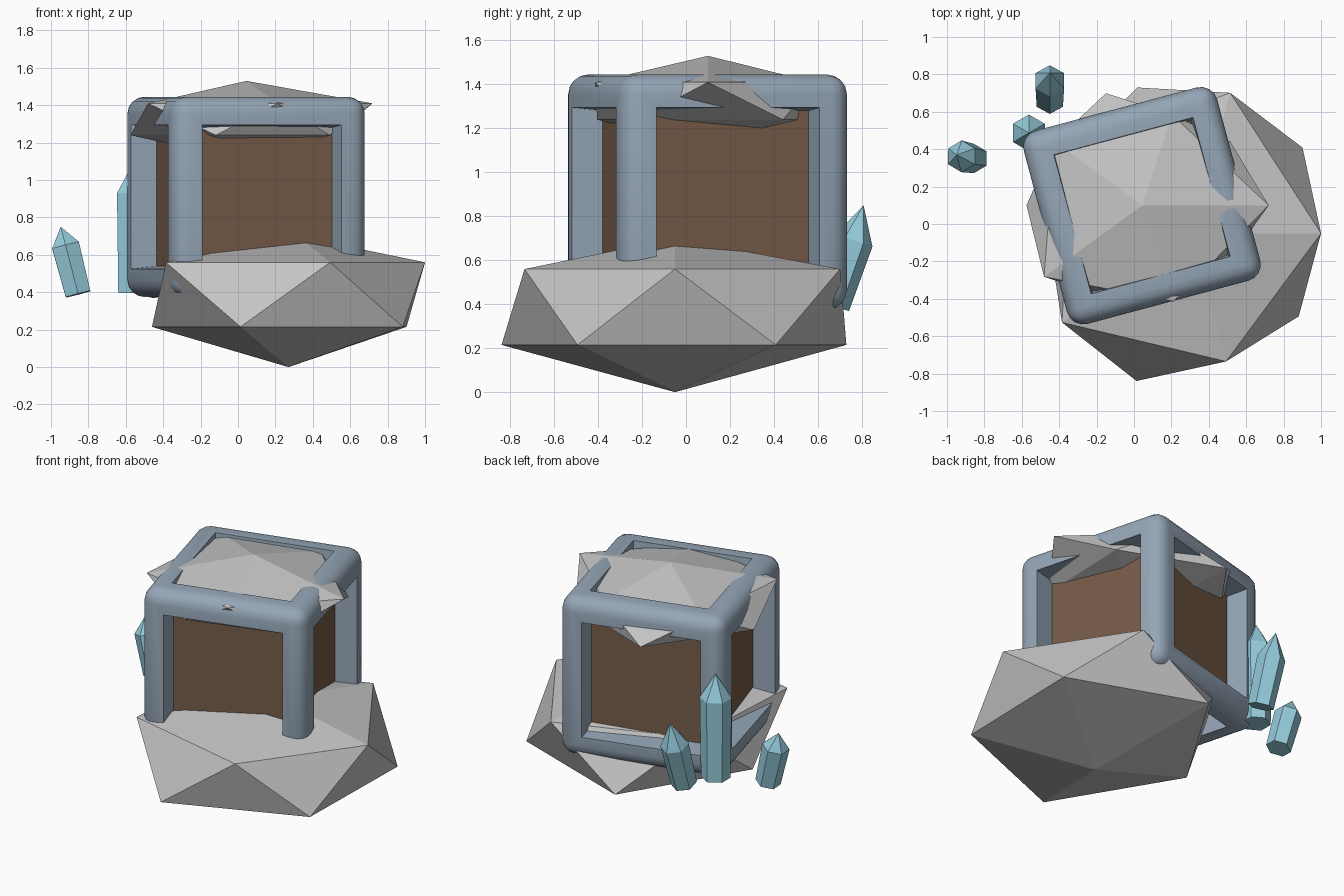
import bpy, bmesh, math
from mathutils import Vector, Matrix

cube = bpy.data.objects.get("Cube")
if cube:
    bpy.data.objects.remove(cube, do_unlink=True)


def material(name, rgb):
    mat = bpy.data.materials.new(name)
    mat.use_nodes = True
    mat.diffuse_color = (*rgb, 1)
    mat.node_tree.nodes["Principled BSDF"].inputs["Base Color"].default_value = (*rgb, 1)
    return mat


slate = material("slate frame", (0.30, 0.38, 0.47))
brown = material("brown panel", (0.18, 0.105, 0.065))
stone = material("grey stone", (0.55, 0.55, 0.55))
ice = material("ice blue crystal", (0.30, 0.60, 0.71))


def add_object(name, bm, *mats):
    bmesh.ops.recalc_face_normals(bm, faces=bm.faces)
    mesh = bpy.data.meshes.new(name)
    bm.to_mesh(mesh)
    bm.free()
    for mat in mats:
        mesh.materials.append(mat)
    obj = bpy.data.objects.new(name, mesh)
    bpy.context.collection.objects.link(obj)
    return obj


# Crate: rounded cube, each side inset into a beam frame with a recessed panel
def crate(size, radius, beam, centre, turn):
    bm = bmesh.new()
    bmesh.ops.create_cube(bm, size=size)
    bmesh.ops.bevel(bm, geom=bm.edges[:], offset=radius, segments=4,
                    profile=0.5, affect='EDGES')
    sides = sorted(bm.faces, key=lambda f: f.calc_area())[-6:]
    bmesh.ops.inset_individual(bm, faces=sides, thickness=beam - radius)
    bmesh.ops.inset_individual(bm, faces=sides, thickness=0.02, depth=-0.14)
    for side in sides:
        side.material_index = 1
    obj = add_object("crate", bm, slate, brown)
    obj.location = centre
    obj.rotation_euler.z = math.radians(turn)
    bpy.context.view_layer.objects.active = obj
    obj.select_set(True)
    bpy.ops.object.shade_smooth_by_angle(angle=math.radians(40))
    obj.select_set(False)


crate(1.07, 0.09, 0.175, (0.043, 0.098, 0.91), 15)


# Rocks: squashed icosahedra with uneven rings
def rock(name, centre, top, bottom, upper, lower):
    """upper and lower are (height, radii) of the two staggered rings."""
    bm = bmesh.new()
    cx, cy = centre
    poles = [bm.verts.new((x, cy, z)) for x, z in (top, bottom)]
    rings = []
    for (z, radii), start in ((upper, 0), (lower, 36)):
        ring = []
        for i, r in enumerate(radii):
            a = math.radians(start + 72 * i)
            ring.append(bm.verts.new((cx + r * math.cos(a), cy + r * math.sin(a), z)))
        rings.append(ring)
    up, low = rings
    for i in range(5):
        j = (i + 1) % 5
        bm.faces.new((poles[0], up[i], up[j]))
        bm.faces.new((up[i], low[i], up[j]))
        bm.faces.new((low[i], low[j], up[j]))
        bm.faces.new((poles[1], low[j], low[i]))
    add_object(name, bm, stone)


rock("base_rock", (0.27, -0.05), (0.32, 0.70), (0.27, 0),
     (0.56, (0.73, 0.79, 0.74, 0.81, 0.72)),
     (0.215, (0.78, 0.82, 0.73, 0.83, 0.755)))
rock("top_rock", (0.045, 0.1), (0.045, 1.53), (0.045, 1.10),
     (1.41, (0.675, 0.51, 0.58, 0.65, 0.54)),
     (1.24, (0.58, 0.63, 0.62, 0.53, 0.55)))


# Crystals: six-sided prisms with pointed tips, leaning along their axis
def crystal(name, base, shoulder, tip, radius):
    base, shoulder = Vector(base), Vector(shoulder)
    axis = shoulder - base
    turn = Vector((0, 0, 1)).rotation_difference(axis).to_matrix()
    bm = bmesh.new()
    rings = []
    for centre, r in ((base, radius * 0.92), (shoulder, radius)):
        rings.append([bm.verts.new(centre + turn @ (
            Matrix.Rotation(math.radians(60 * i + 30), 3, 'Z') @ Vector((r, 0, 0))))
            for i in range(6)])
    point = bm.verts.new(tip)
    low, up = rings
    bm.faces.new(low)
    for i in range(6):
        j = (i + 1) % 6
        bm.faces.new((low[i], low[j], up[j], up[i]))
        bm.faces.new((up[i], up[j], point))
    add_object(name, bm, ice)


crystal("small_crystal", (-0.855, 0.35, 0.39), (-0.922, 0.362, 0.65),
        (-0.948, 0.37, 0.75), 0.085)
crystal("tall_crystal", (-0.562, 0.487, 0.395), (-0.562, 0.487, 0.93),
        (-0.562, 0.487, 1.09), 0.098)
crystal("back_crystal", (-0.45, 0.665, 0.395), (-0.45, 0.765, 0.69),
        (-0.45, 0.808, 0.85), 0.088)
